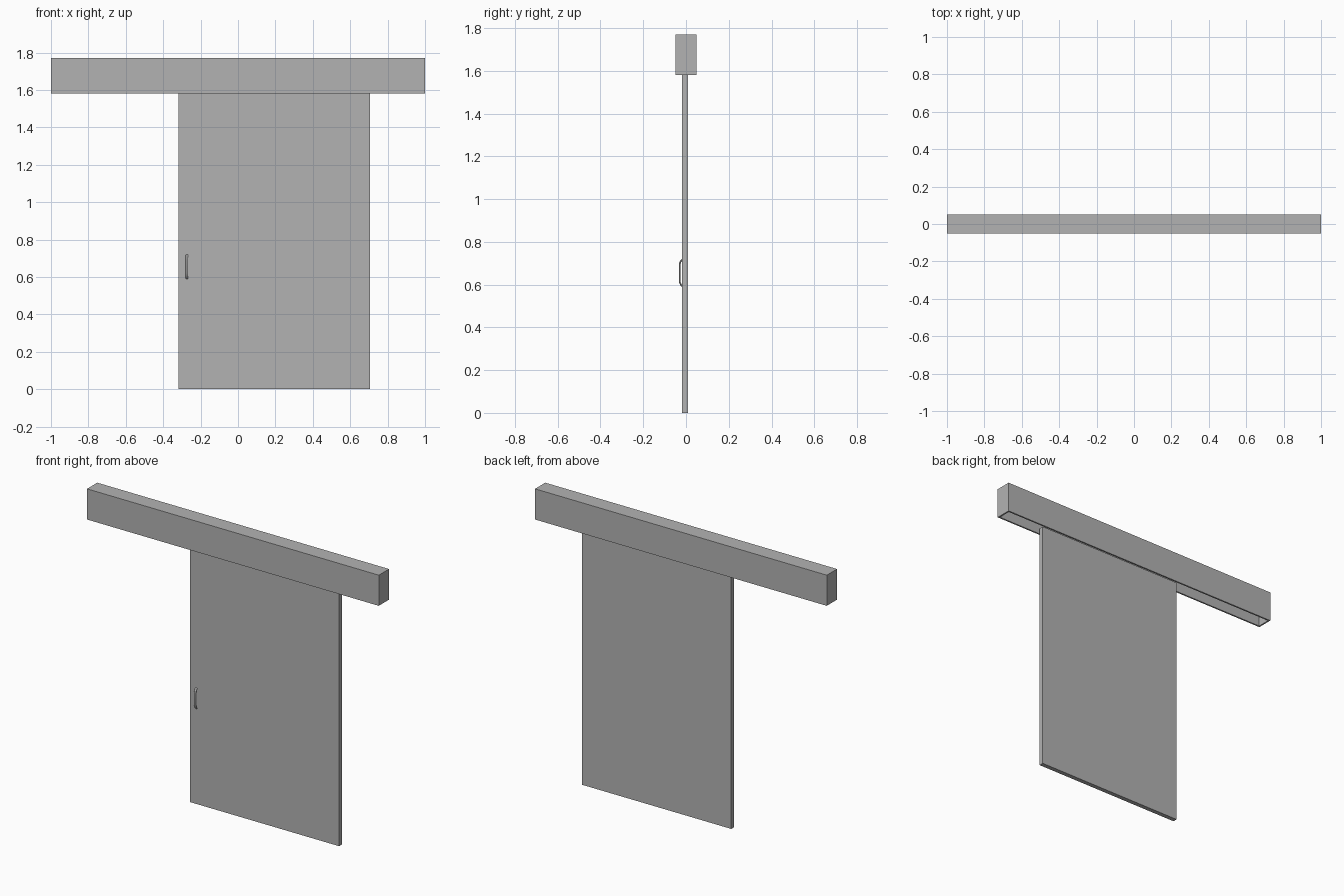
import bpy
import bmesh
from mathutils import Vector, Matrix

default = bpy.data.objects.get("Cube")
if default:
    bpy.data.objects.remove(default, do_unlink=True)

grey = bpy.data.materials.new("plain grey")
grey.use_nodes = True
colour = (0.45, 0.45, 0.45, 1)
grey.diffuse_color = colour
grey.node_tree.nodes["Principled BSDF"].inputs["Base Color"].default_value = colour


def add_object(name, data):
    obj = bpy.data.objects.new(name, data)
    bpy.context.collection.objects.link(obj)
    data.materials.append(grey)
    return obj


def box_mesh(low, high):
    low, high = Vector(low), Vector(high)
    bm = bmesh.new()
    place = Matrix.Translation((low + high) / 2) @ Matrix.Diagonal((*(high - low), 1))
    bmesh.ops.create_cube(bm, size=1, matrix=place)
    return bm


def finish(name, bm):
    mesh = bpy.data.meshes.new(name)
    bm.to_mesh(mesh)
    bm.free()
    return add_object(name, mesh)


# Track housing: a long box, hollow and open underneath
wall = 0.014
bm = box_mesh((-1, -0.05, 1.58), (1, 0.05, 1.77))
bm.faces.ensure_lookup_table()
bottom = min(bm.faces, key=lambda f: f.calc_center_median().z)
bmesh.ops.inset_region(bm, faces=[bottom], thickness=wall)
pushed = bmesh.ops.extrude_face_region(bm, geom=[bottom])["geom"]
inner = [v for v in pushed if isinstance(v, bmesh.types.BMVert)]
bmesh.ops.translate(bm, verts=inner, vec=(0, 0, 0.19 - wall))
if bottom.is_valid:
    bmesh.ops.delete(bm, geom=[bottom], context='FACES_ONLY')
bmesh.ops.recalc_face_normals(bm, faces=bm.faces)
finish("track_housing", bm)

# Sliding door panel, its top edge tucked into the housing
finish("door_panel", box_mesh((-0.317, -0.018, 0), (0.706, 0.010, 1.60)))

# Pull handle: a flattened bar bowed out from the door
curve = bpy.data.curves.new("door_handle", 'CURVE')
curve.dimensions = '3D'
curve.bevel_depth = 0.004
curve.bevel_resolution = 3
curve.use_fill_caps = True
half_path = [(-0.016, 0.063), (-0.022, 0.058), (-0.028, 0.047), (-0.030, 0.034)]
path = half_path + [(y, -z) for y, z in reversed(half_path)]
spline = curve.splines.new('POLY')
spline.points.add(len(path) - 1)
for point, (y, z) in zip(spline.points, path):
    point.co = (0, y, z, 1)
    spline.use_smooth = True
handle = add_object("door_handle", curve)
handle.location = (-0.273, 0, 0.655)
handle.scale.x = 1.7
